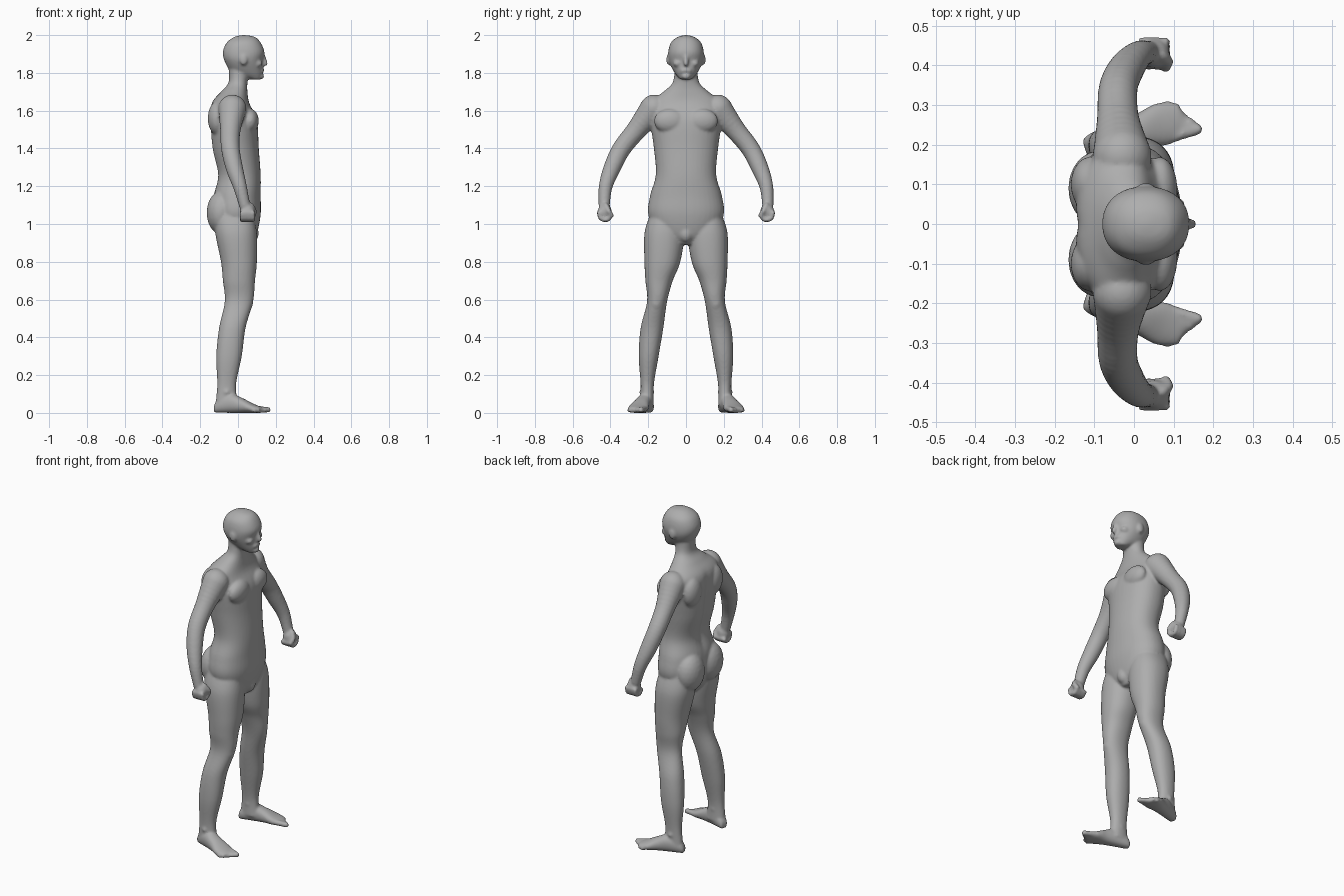
import bpy, bmesh, math
from mathutils import Matrix, Vector

cube = bpy.data.objects.get("Cube")
if cube:
    bpy.data.objects.remove(cube, do_unlink=True)

bm = bmesh.new()


def spline(rows, steps=6):
    """Pass a smooth curve through rows of numbers."""
    points = [Vector(row) for row in rows]
    padded = [points[0], *points, points[-1]]
    curve = []
    for before, start, end, after in zip(padded, padded[1:], padded[2:], padded[3:]):
        leave, arrive = (end - before) / 2, (after - start) / 2
        for k in range(steps):
            t = k / steps
            ease = t * t * (3 - 2 * t)
            curve.append(start.lerp(end, ease) + leave * t * (1 - t) ** 2
                         - arrive * t * t * (1 - t))
    return curve + [points[-1]]


def rounded(angle, power):
    """Return a point on a unit oval that gets squarer as power grows."""
    return [math.copysign(abs(v) ** (2 / power), v) for v in (math.cos(angle), math.sin(angle))]


def loft(rows, side=1, power=2.2, matrix=Matrix(), groove=None, count=40):
    """Skin oval sections given as (height, back, front, inner, outer)."""
    rings = []
    for z, back, front, inner, outer in spline(rows):
        ring = []
        for k in range(count):
            c, s = rounded(math.tau * k / count, power)
            x = (back + front + c * (front - back)) / 2
            y = (inner + outer + s * (outer - inner)) / 2
            if groove and c < 0:
                x += groove(y, z)
            p = matrix @ Vector((x, y, z))
            ring.append(bm.verts.new((p.x, p.y * side, p.z)))
        rings.append(ring)
    for low, high in zip(rings, rings[1:]):
        for k in range(count):
            bm.faces.new((low[k - 1], low[k], high[k], high[k - 1]))
    bm.faces.new(rings[0])
    bm.faces.new(rings[-1])


def symmetric(rows):
    """Turn (height, back, front, half width) into full sections."""
    return [(z, back, front, -half, half) for z, back, front, half in rows]


def blob(center, radii, side=1, matrix=Matrix()):
    """Add an ellipsoid."""
    p = matrix @ Vector(center)
    p.y *= side
    detail = 2 if max(radii) < .02 else 3
    bmesh.ops.create_icosphere(bm, subdivisions=detail, radius=1,
                               matrix=Matrix.Translation(p) @ Matrix.Diagonal((*radii, 1)))


def tube(points, radius=None, side=1, matrix=Matrix()):
    """Add a rounded strand; without a radius each point carries its own."""
    if radius:
        points = [(*p, radius) for p in points]
    for p in spline(points):
        blob(p[:3], [p[3]] * 3, side, matrix)


def spine_groove(y, z):
    """Hollow the middle of the back."""
    fade = max(0, 1 - ((z - 1.4) / .27) ** 2)
    return .018 * fade * math.exp(-(y / .03) ** 2)


# Torso and neck
torso = [(.89, -.05, .07, .04), (.95, -.1, .1, .15), (1.05, -.13, .12, .2),
         (1.15, -.13, .12, .19), (1.26, -.11, .12, .16), (1.4, -.14, .11, .17),
         (1.55, -.15, .1, .19), (1.64, -.14, .06, .19), (1.7, -.09, .05, .12),
         (1.75, -.05, .05, .07), (1.83, -.05, .06, .06)]
loft(symmetric(torso), groove=spine_groove)
blob((.07, 0, .95), (.04, .04, .05))

# Head, nose, lips and chin
head = [(1.765, .07, .12, .03), (1.8, -.03, .13, .06), (1.86, -.07, .13, .09),
        (1.91, -.08, .14, .094), (1.96, -.06, .12, .08), (1.99, -.02, .09, .045),
        (2, .02, .04, .01)]
loft(symmetric(head))
tube([(.13, 0, 1.89), (.145, 0, 1.85)], .014)
tube([(.125, -.02, 1.81), (.13, 0, 1.815), (.125, .02, 1.81)], .011)
blob((.12, 0, 1.782), (.02, .024, .016))

# Arm strand with its thickness, then sections of the leg and foot
arm = [(-.03, .17, 1.61, .075), (-.04, .26, 1.5, .055), (-.04, .34, 1.4, .05),
       (-.02, .39, 1.3, .046), (.01, .425, 1.2, .037), (.035, .433, 1.1, .03)]
leg = [(1.05, -.12, .08, .04, .19), (.95, -.12, .1, .01, .22), (.8, -.09, .1, .03, .22),
       (.7, -.08, .09, .07, .215), (.59, -.07, .08, .1, .206), (.45, -.1, .04, .12, .24),
       (.3, -.115, .02, .145, .25), (.15, -.11, -.01, .17, .24), (.04, -.12, 0, .17, .24)]
foot = [(-.13, .04, .02), (-.11, .07, .03), (-.04, .1, .04),
        (.02, .08, .045), (.08, .05, .055), (.13, .03, .04)]

# The foot is lofted upright, then laid flat and turned outwards
turn = Matrix.Translation((0, .23, 0)) @ Matrix.Rotation(math.radians(17), 4, "Z")
lay = turn @ Matrix.Rotation(math.pi / 2, 4, "Y")

for side in (1, -1):
    # Chest, shoulder blade and buttock
    blob((.065, .085, 1.545), (.045, .085, .065), side)
    blob((-.11, .1, 1.56), (.05, .07, .09), side)
    blob((-.09, .09, 1.06), (.076, .095, .115), side)

    # Ear, brow and cheek
    blob((.03, .094, 1.87), (.02, .01, .03), side)
    tube([(.128, .012, 1.903), (.12, .04, 1.906), (.105, .06, 1.9)], .01, side)
    blob((.1, .045, 1.85), (.03, .024, .022), side)

    # Arm and closed hand
    tube(arm, side=side)
    blob((.05, .43, 1.065), (.04, .037, .045), side)
    for finger in range(4):
        x = .022 + .019 * finger
        tube([(x, .46, 1.06), (x, .45, 1.03), (x, .42, 1.022), (x, .4, 1.04)], .013, side)
    tube([(.07, .425, 1.1), (.086, .41, 1.07), (.08, .395, 1.045)], .014, side)

    # Leg and kneecap
    loft(leg, side)
    blob((.05, .157, .585), (.03, .034, .045), side)

    # Foot, ankle bones and toes
    loft([(reach, -height, 0, -half, half) for reach, height, half in foot], side, matrix=lay)
    for y in (.18, .235):
        blob((-.06, y, .11), (.018, .012, .018), side)
    for toe in range(5):
        y = -.038 + .02 * toe
        thick = .016 - .001 * toe
        tube([(.085, y, .024), (.155 - .013 * toe, y, thick)], thick, side, turn)

bmesh.ops.recalc_face_normals(bm, faces=bm.faces)
parts = bpy.data.meshes.new("body_parts")
bm.to_mesh(parts)
bm.free()
body = bpy.data.objects.new("body", parts)
bpy.context.collection.objects.link(body)

# Fuse the parts into one smooth skin
fuse = body.modifiers.new("fuse", "REMESH")
fuse.mode = "VOXEL"
fuse.voxel_size = .007
relax = body.modifiers.new("relax", "SMOOTH")
relax.factor = .5
relax.iterations = 6
bpy.context.view_layer.update()
skin = bpy.data.meshes.new_from_object(body.evaluated_get(bpy.context.evaluated_depsgraph_get()))
body.modifiers.clear()
body.data = skin
bpy.data.meshes.remove(parts)
skin.shade_smooth()

# Plain grey surface
grey = bpy.data.materials.new("plain grey")
grey.use_nodes = True
grey.diffuse_color = (.42, .42, .42, 1)
grey.node_tree.nodes["Principled BSDF"].inputs["Base Color"].default_value = grey.diffuse_color
skin.materials.clear()
skin.materials.append(grey)
